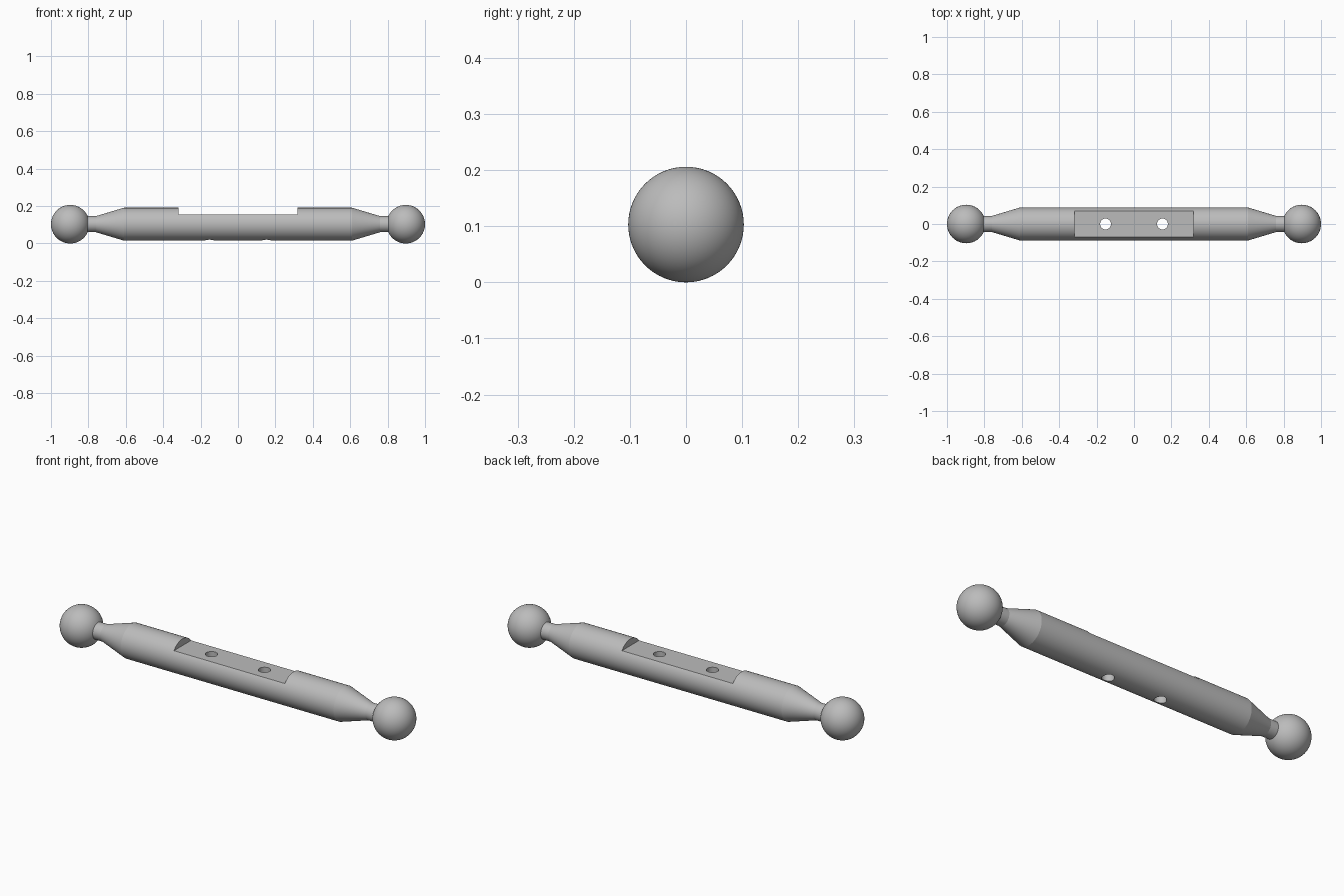
import bpy
import bmesh
from math import radians
from mathutils import Matrix

cube = bpy.data.objects.get("Cube")
if cube:
    bpy.data.objects.remove(cube, do_unlink=True)

AXIS_Z = 0.103       # height of the bar's centre line
BALL_R = 0.103
BODY_R = 0.088
NECK_R = 0.043
POCKET_FLOOR = 0.156
SEGMENTS = 64

grey = bpy.data.materials.new("plain_grey")
grey.use_nodes = True
grey.diffuse_color = (0.5, 0.5, 0.5, 1)
grey.node_tree.nodes["Principled BSDF"].inputs["Base Color"].default_value = (0.5, 0.5, 0.5, 1)


def add_object(name, bm):
    bmesh.ops.recalc_face_normals(bm, faces=bm.faces)
    mesh = bpy.data.meshes.new(name)
    bm.to_mesh(mesh)
    bm.free()
    mesh.materials.append(grey)
    obj = bpy.data.objects.new(name, mesh)
    bpy.context.collection.objects.link(obj)
    return obj


def select_only(obj):
    bpy.ops.object.select_all(action='DESELECT')
    obj.select_set(True)
    bpy.context.view_layer.objects.active = obj


def smooth(obj):
    select_only(obj)
    bpy.ops.object.shade_smooth_by_angle(angle=radians(12))


def lathe(name, profile):
    """Revolve (x, radius) points around the long axis and cap the ends."""
    bm = bmesh.new()
    verts = [bm.verts.new((x, 0, r)) for x, r in profile]
    edges = [bm.edges.new(pair) for pair in zip(verts, verts[1:])]
    bmesh.ops.spin(bm, geom=verts + edges, cent=(0, 0, 0), axis=(1, 0, 0),
                   angle=radians(360), steps=SEGMENTS, use_merge=True)
    bmesh.ops.remove_doubles(bm, verts=bm.verts, dist=0.0001)
    bmesh.ops.holes_fill(bm, edges=[e for e in bm.edges if e.is_boundary], sides=0)
    bmesh.ops.translate(bm, verts=bm.verts, vec=(0, 0, AXIS_Z))
    return add_object(name, bm)


def cut(target, cutter):
    cutter.hide_render = True
    mod = target.modifiers.new("cut", 'BOOLEAN')
    mod.operation = 'DIFFERENCE'
    mod.solver = 'EXACT'
    mod.object = cutter
    select_only(target)
    bpy.ops.object.modifier_apply(modifier=mod.name)
    bpy.data.objects.remove(cutter, do_unlink=True)


# Turned bar: neck, taper, straight body, mirrored to the other end
half = [(-0.85, NECK_R), (-0.76, NECK_R), (-0.61, BODY_R)]
bar = lathe("bar", half + [(-x, r) for x, r in reversed(half)])

# Flat-bottomed pocket across the top
bm = bmesh.new()
bmesh.ops.create_cube(bm, size=1, matrix=Matrix.Translation((0, 0, POCKET_FLOOR + 0.1))
                      @ Matrix.Diagonal((0.636, 0.4, 0.2, 1)))
cut(bar, add_object("pocket_cutter", bm))

# Two through holes in the pocket floor
for x in (-0.152, 0.152):
    bm = bmesh.new()
    bmesh.ops.create_cone(bm, cap_ends=True, segments=SEGMENTS, radius1=0.029, radius2=0.029,
                          depth=0.5, matrix=Matrix.Translation((x, 0, AXIS_Z)))
    cut(bar, add_object("hole_cutter", bm))
smooth(bar)

# Ball ends
for side, x in (("right", BALL_R - 1), ("left", 1 - BALL_R)):
    bm = bmesh.new()
    bmesh.ops.create_uvsphere(bm, u_segments=SEGMENTS, v_segments=SEGMENTS // 2, radius=BALL_R,
                              matrix=Matrix.Translation((x, 0, AXIS_Z)))
    smooth(add_object(side + "_ball", bm))
